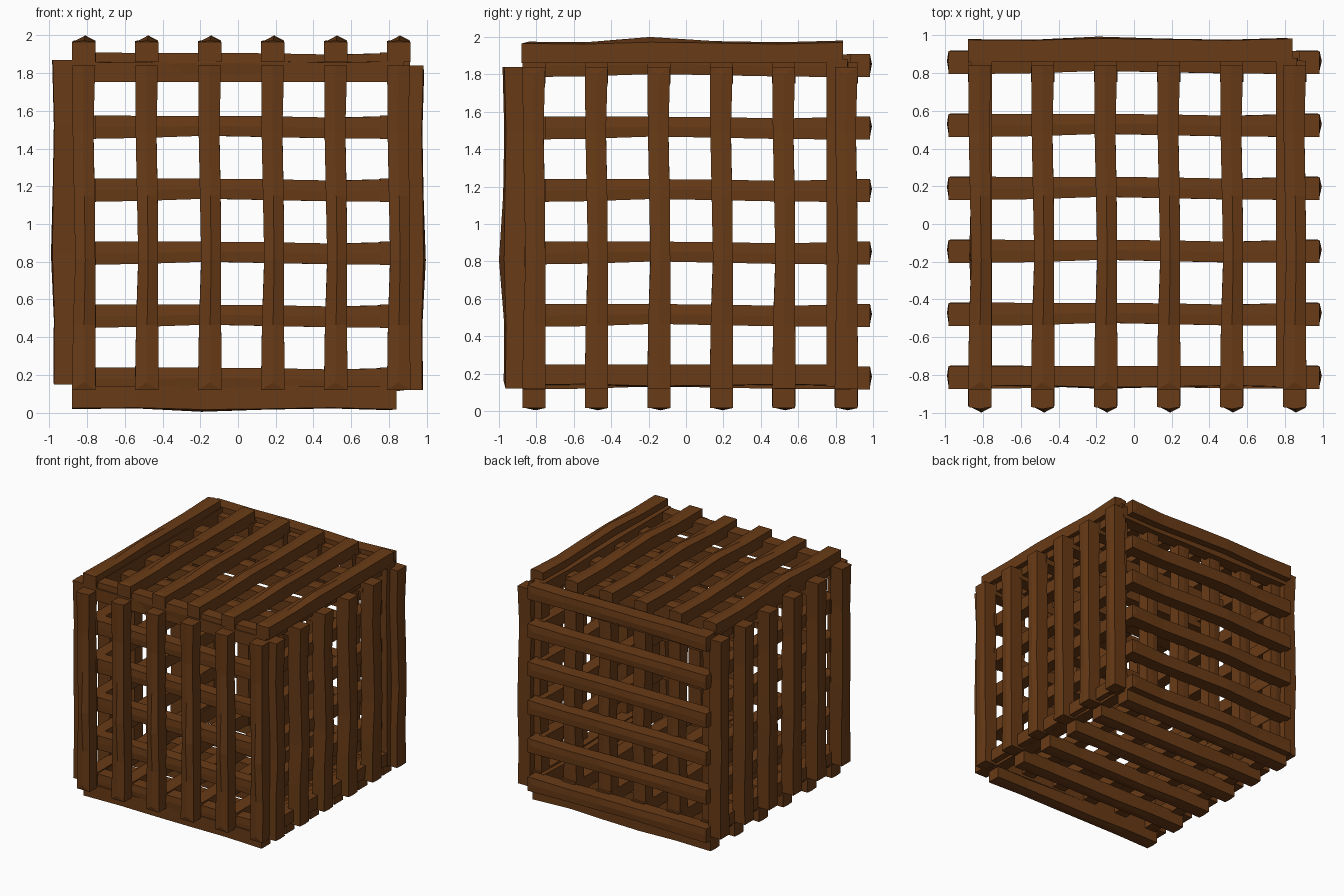
import bpy, bmesh, random
from mathutils import Vector

if "Cube" in bpy.data.objects:
    bpy.data.objects.remove(bpy.data.objects["Cube"])

random.seed(4)
X, Y, Z = Vector((1, 0, 0)), Vector((0, 1, 0)), Vector((0, 0, 1))
CENTRE = Vector((0, 0, 1))
OFFSET = {0: 0.017, 1: 0.022, 2: 0.012}      # lattice rows sit slightly off centre

wood = bpy.data.materials.new("dark_wood")
wood.diffuse_color = (0.14, 0.043, 0.008, 1)
wood.use_nodes = True
wood.node_tree.nodes["Principled BSDF"].inputs["Base Color"].default_value = wood.diffuse_color

# Wavy timber profile along its length: half width, side sway, outer bow
HALF = [0.062, 0.059, 0.053, 0.055, 0.055, 0.061]
SWAY = [0.0, 0.002, 0.008, 0.003, -0.004, 0.0]
BOW = [-0.003, -0.006, 0.004, 0.0, -0.006, 0.003]


def axis_index(v):
    return max(range(3), key=lambda i: abs(v[i]))


def add_bar(bm, along, across, out, pos, lo, hi, inner, outer, ridge, cut_end):
    """One hand-hewn bar with a five-sided section and six stations."""
    rings = []
    n = len(HALF)
    for i in range(n):
        t = lo + (hi - lo) * i / (n - 1)
        h, s = HALF[i], SWAY[i]
        o = outer + BOW[i]
        peak = o + ridge * (1.0 if i == 2 else 0.35)
        tip_t = t
        if cut_end == -1 and i == 0:
            tip_t += 0.04
        if cut_end == 1 and i == n - 1:
            tip_t -= 0.04
        section = [(-h, inner, t), (h, inner, t), (h, o, t),
                   (0, peak, tip_t), (-h, o, t)]
        rings.append([bm.verts.new(CENTRE + along * c + across * (pos + s + a) + out * b)
                      for a, b, c in section])
    for r0, r1 in zip(rings, rings[1:]):
        for k in range(5):
            j = (k + 1) % 5
            bm.faces.new((r0[k], r0[j], r1[j], r1[k]))
    # Fan the end caps around the ridge point
    for r in (rings[0], rings[-1]):
        bm.faces.new((r[0], r[1], r[2], r[4]))
        bm.faces.new((r[2], r[3], r[4]))


def add_layer(name, along, across, out, lo, hi, inner, outer, ridge, cut_end):
    bm = bmesh.new()
    off = OFFSET[axis_index(across)]
    for i in range(6):
        pos = off + 0.334 * (i - 2.5)
        add_bar(bm, along, across, out, pos, lo, hi, inner, outer, ridge, cut_end)
    bmesh.ops.recalc_face_normals(bm, faces=bm.faces)
    me = bpy.data.meshes.new(name)
    bm.to_mesh(me)
    bm.free()
    me.materials.append(wood)
    ob = bpy.data.objects.new(name, me)
    bpy.context.collection.objects.link(ob)


# side, outward, outer bar direction, inner bar direction, outer span, ridge, cut end
PANELS = [
    ("front", -Y, Z, X, (-0.88, 0.84), 0.028, -1),
    ("back", Y, X, Z, (-0.88, 0.84), 0.01, 1),
    ("left", -X, Z, Y, (-0.85, 0.87), 0.008, -1),
    ("right", X, Z, Y, (-0.88, 0.84), 0.012, 1),
    ("top", Z, Y, X, (-0.88, 0.84), 0.028, -1),
    ("bottom", -Z, X, Y, (-0.88, 0.84), 0.012, 1),
]
for side, out, o_dir, i_dir, (lo, hi), ridge, cut in PANELS:
    # Outer row of bars, then the crossing inner row
    add_layer(side + "_outer_bars", o_dir, i_dir, out, lo, hi, 0.86, 0.968 if ridge > 0.02 else 0.98, ridge, cut)
    add_layer(side + "_inner_bars", i_dir, o_dir, out, -0.87, 0.88, 0.752, 0.862, 0.008, 0)
